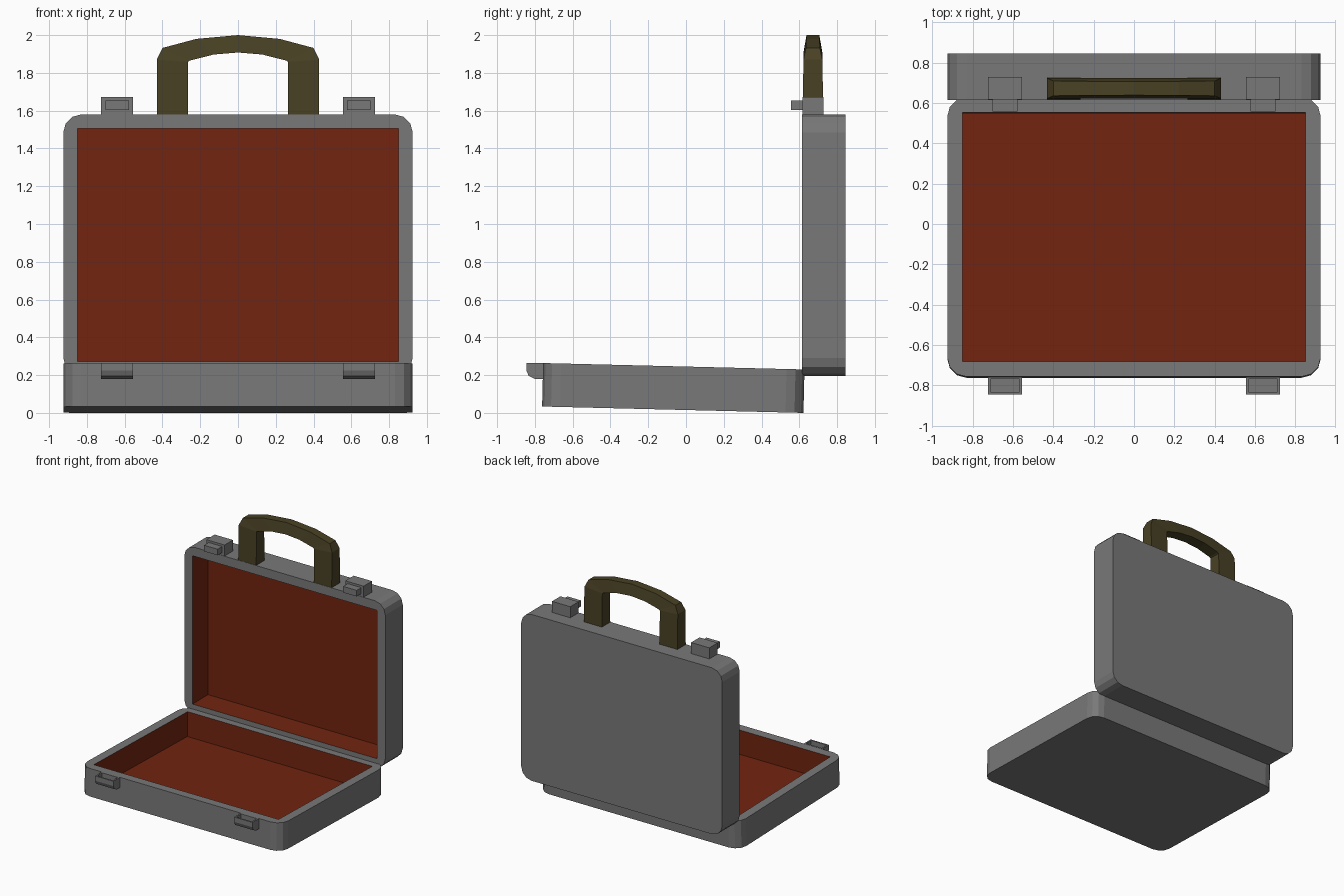
import bpy, bmesh, math

if "Cube" in bpy.data.objects:
    bpy.data.objects.remove(bpy.data.objects["Cube"])


def material(name, rgb):
    m = bpy.data.materials.new(name)
    m.diffuse_color = (*rgb, 1)
    m.use_nodes = True
    m.node_tree.nodes["Principled BSDF"].inputs["Base Color"].default_value = m.diffuse_color
    return m


grey = material("grey shell", (0.19, 0.19, 0.19))
red = material("red lining", (0.17, 0.018, 0.005))
olive = material("olive handle", (0.066, 0.053, 0.018))


def finish(name, bm, mats):
    bmesh.ops.recalc_face_normals(bm, faces=bm.faces)
    me = bpy.data.meshes.new(name)
    bm.to_mesh(me)
    bm.free()
    ob = bpy.data.objects.new(name, me)
    bpy.context.collection.objects.link(ob)
    for m in mats:
        me.materials.append(m)
    return ob


def tray(name, loc, angle):
    """Open rounded tray with a square-cornered lined cavity; opening faces local +z."""
    hx, hy, h, r, seg = 0.925, 0.692, 0.23, 0.095, 3
    ix, iy, floor = 0.85, 0.617, 0.025
    bm = bmesh.new()
    signs = [(1, 1), (-1, 1), (-1, -1), (1, -1)]
    bottom, top = [], []
    for k, (sx, sy) in enumerate(signs):
        for j in range(seg + 1):
            a = math.pi / 2 * (k + j / seg)
            x = sx * (hx - r) + r * math.cos(a)
            y = sy * (hy - r) + r * math.sin(a)
            bottom.append(bm.verts.new((x, y, 0)))
            top.append(bm.verts.new((x, y, h)))
    rim = [bm.verts.new((sx * ix, sy * iy, h)) for sx, sy in signs]
    base = [bm.verts.new((sx * ix, sy * iy, floor)) for sx, sy in signs]
    n = len(top)
    bm.faces.new(bottom)
    for i in range(n):
        bm.faces.new((bottom[i], bottom[(i + 1) % n], top[(i + 1) % n], top[i]))
    lining = [bm.faces.new(base)]
    for k in range(4):
        q = (k + 1) % 4
        s = k * (seg + 1)
        for j in range(seg):
            bm.faces.new((rim[k], top[s + j], top[s + j + 1]))
        bm.faces.new((rim[k], top[s + seg], top[(s + seg + 1) % n], rim[q]))
        lining.append(bm.faces.new((rim[k], rim[q], base[q], base[k])))
    for f in lining:
        f.material_index = 1
    ob = finish(name, bm, [grey, red])
    ob.location = loc
    ob.rotation_euler.x = math.radians(angle)


def prism(x0, x1, profile):
    """Extrude a (y, z) profile along x."""
    bm = bmesh.new()
    a = [bm.verts.new((x0, y, z)) for y, z in profile]
    b = [bm.verts.new((x1, y, z)) for y, z in profile]
    n = len(a)
    bm.faces.new(a)
    bm.faces.new(b)
    for i in range(n):
        bm.faces.new((a[i], a[(i + 1) % n], b[(i + 1) % n], b[i]))
    bmesh.ops.recalc_face_normals(bm, faces=bm.faces)
    return bm


def rect(y0, y1, z0, z1):
    return [(y0, z0), (y1, z0), (y1, z1), (y0, z1)]


# Case halves: the base is tipped slightly, the lid stands upright
tray("case_base", (0, -0.07, 0.0169), -1.4)
tray("case_lid", (0, 0.845, 0.888), 90)

# Latches on both sides
for side, cx in (("left", -0.64), ("right", 0.64)):
    finish(f"lid_latch_block_{side}", prism(cx - 0.084, cx + 0.084, rect(0.617, 0.727, 1.575, 1.672)), [grey])
    finish(f"lid_latch_hook_{side}", prism(cx - 0.062, cx + 0.062, rect(0.557, 0.62, 1.603, 1.654)), [grey])
    catch = prism(cx - 0.084, cx + 0.084, [(-0.757, 0.265), (-0.845, 0.265), (-0.845, 0.225),
                                           (-0.833, 0.196), (-0.8, 0.18), (-0.757, 0.18)])
    slot = max(catch.faces, key=lambda f: f.normal.z)
    bmesh.ops.inset_region(catch, faces=[slot], thickness=0.017)
    floor = bmesh.ops.extrude_discrete_faces(catch, faces=[slot])["faces"]
    for v in floor[0].verts:
        v.co.z -= 0.04
    finish(f"base_catch_{side}", catch, [grey])

# Carrying handle: half stations (outer x, outer z, inner x, inner z, outer half width, inner half width)
half = [(0.43, 1.575, 0.265, 1.575, 0.055, 0.055),
        (0.43, 1.87, 0.265, 1.858, 0.05, 0.05),
        (0.40, 1.932, 0.255, 1.865, 0.037, 0.05),
        (0.22, 1.98, 0.13, 1.897, 0.035, 0.05)]
stations = half + [(0, 2.0, 0, 1.908, 0.034, 0.05)]
stations += [(-a, b, -c, d, e, f) for a, b, c, d, e, f in reversed(half)]
bm = bmesh.new()
yc = 0.672
rings = [[bm.verts.new(p) for p in ((a, yc - e, b), (a, yc + e, b), (c, yc + f, d), (c, yc - f, d))]
         for a, b, c, d, e, f in stations]
for p, q in zip(rings, rings[1:]):
    for i in range(4):
        j = (i + 1) % 4
        bm.faces.new((p[i], p[j], q[j], q[i]))
bm.faces.new(rings[0])
bm.faces.new(rings[-1])
finish("carry_handle", bm, [olive])
